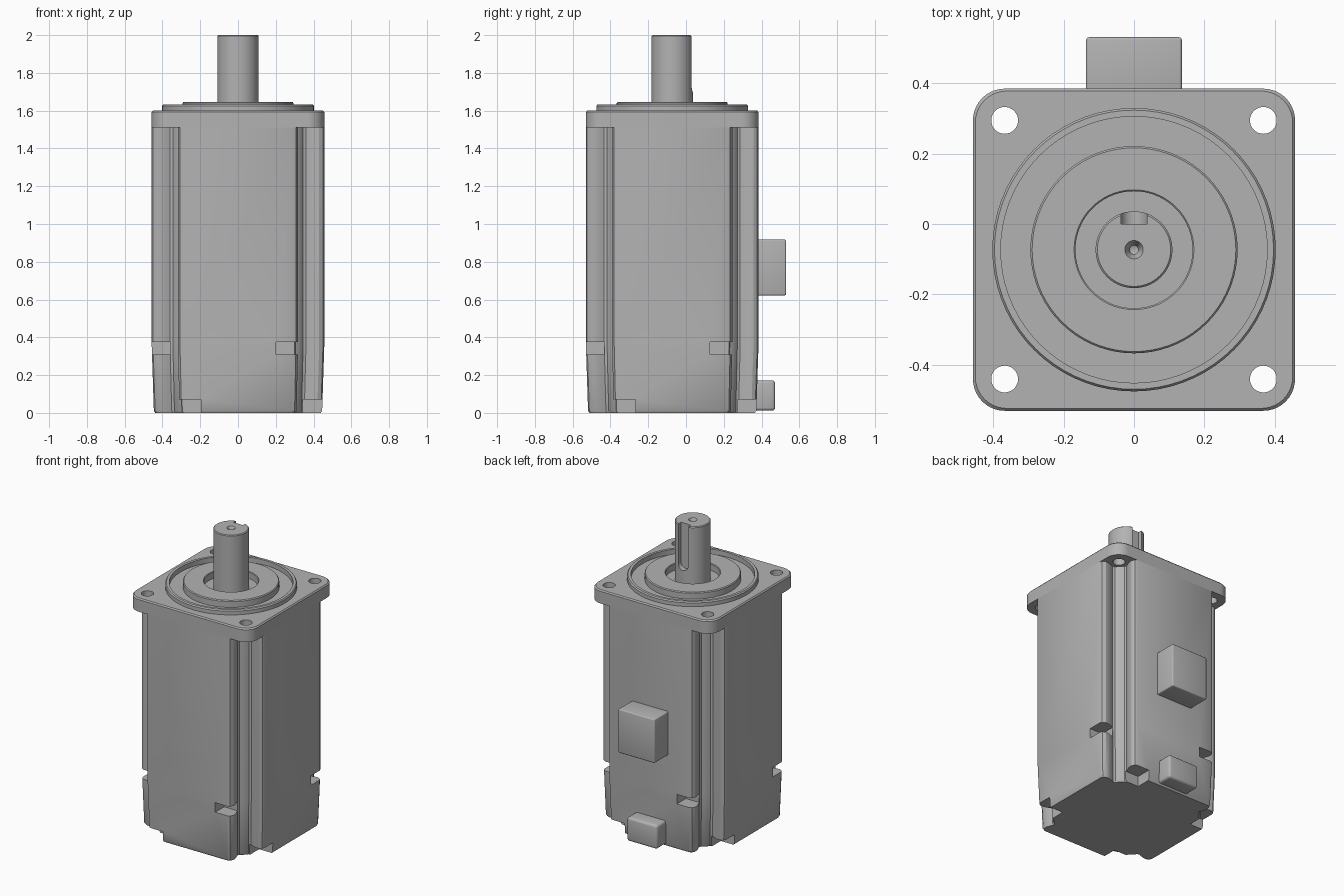
import bpy, bmesh, math
from mathutils import Matrix, Vector

if "Cube" in bpy.data.objects:
    bpy.data.objects.remove(bpy.data.objects["Cube"], do_unlink=True)

AXIS = Vector((0, -0.073, 0))   # motor axis
HALF = 0.457                    # half width of the square housing

grey = bpy.data.materials.new("housing grey")
grey.use_nodes = True
colour = (0.45, 0.45, 0.45, 1)
grey.diffuse_color = colour
grey.node_tree.nodes["Principled BSDF"].inputs["Base Color"].default_value = colour


def finish(bm, name):
    bmesh.ops.recalc_face_normals(bm, faces=bm.faces)
    mesh = bpy.data.meshes.new(name)
    bm.to_mesh(mesh)
    bm.free()
    mesh.materials.append(grey)
    ob = bpy.data.objects.new(name, mesh)
    bpy.context.collection.objects.link(ob)
    return ob


def select(ob):
    bpy.ops.object.select_all(action='DESELECT')
    ob.select_set(True)
    bpy.context.view_layer.objects.active = ob


def smooth(ob, angle=30):
    select(ob)
    bpy.ops.object.shade_smooth_by_angle(angle=math.radians(angle))


def cut(ob, cutters):
    for c in cutters:
        mod = ob.modifiers.new("cut", 'BOOLEAN')
        mod.operation = 'DIFFERENCE'
        mod.solver = 'EXACT'
        mod.object = c
        select(ob)
        bpy.ops.object.modifier_apply(modifier=mod.name)
        bpy.data.objects.remove(c, do_unlink=True)


def bridge(bm, loops, closed=True):
    for a, b in zip(loops, loops[1:]):
        n = len(a)
        for i in range(n if closed else n - 1):
            j = (i + 1) % n
            bm.faces.new((a[i], a[j], b[j], b[i]))


def prism(name, outline, sections):
    """Loft an outline through (height, scale) sections around the axis."""
    bm = bmesh.new()
    loops = [[bm.verts.new(AXIS + Vector((x * s, y * s, z))) for x, y in outline]
             for z, s in sections]
    bridge(bm, loops)
    bm.faces.new(loops[0])
    bm.faces.new(loops[-1])
    return finish(bm, name)


def lathe(name, profile, segments=72):
    """Turn a closed (radius, height) profile around the axis."""
    bm = bmesh.new()
    rings = []
    for k in range(segments):
        a = 2 * math.pi * k / segments
        rings.append([bm.verts.new(AXIS + Vector((r * math.cos(a), r * math.sin(a), z)))
                      for r, z in profile])
    bridge(bm, rings + [rings[0]], closed=True)
    bmesh.ops.remove_doubles(bm, verts=bm.verts, dist=1e-5)
    bmesh.ops.dissolve_degenerate(bm, edges=bm.edges, dist=1e-5)
    ob = finish(bm, name)
    smooth(ob)
    return ob


def box(name, lo, hi, bevel=0, turn=0):
    """Box between two corners, optionally turned about the axis."""
    bm = bmesh.new()
    bmesh.ops.create_cube(bm, size=1)
    lo, hi = Vector(lo), Vector(hi)
    for v in bm.verts:
        v.co = (lo + hi) / 2 + v.co * (hi - lo)
    if bevel:
        bmesh.ops.bevel(bm, geom=bm.edges[:], offset=bevel, segments=3,
                        profile=0.5, affect='EDGES')
    bmesh.ops.transform(bm, verts=bm.verts,
                        matrix=Matrix.Translation(AXIS) @ Matrix.Rotation(turn, 4, 'Z'))
    return finish(bm, name)


def cylinder(name, centre, radius, depth, rot=None):
    bm = bmesh.new()
    m = Matrix.Translation(centre) @ (rot or Matrix.Identity(4))
    bmesh.ops.create_cone(bm, cap_ends=True, segments=32, radius1=radius,
                          radius2=radius, depth=depth, matrix=m)
    return finish(bm, name)


def four_turns(points):
    out = []
    for k in range(4):
        c, s = round(math.cos(k * math.pi / 2)), round(math.sin(k * math.pi / 2))
        out += [(x * c - y * s, x * s + y * c) for x, y in points]
    return out


# Housing: square column with a fluted recess down each corner
half_flute = [(HALF, 0.292), (0.45, 0.307), (0.43, 0.318), (0.405, 0.317),
              (0.38, 0.308), (0.36, 0.3), (0.345, 0.305), (0.335, 0.32)]
flute = half_flute + [(y, x) for x, y in reversed(half_flute)]
housing = prism("housing", four_turns(flute),
                [(0, 0.96), (0.012, 0.975), (0.36, 1), (1.51, 1)])

# Screw access slots and foot notches, one of each per side
cutters = []
for k in range(4):
    turn = k * math.pi / 2
    cutters.append(box("slot_cutter", (0.2, -0.5, 0.31), (0.36, -0.36, 0.375), turn=turn))
    cutters.append(box("foot_cutter", (-0.36, -0.5, -0.05), (-0.195, -0.345, 0.07), turn=turn))
cut(housing, cutters)
smooth(housing)

# Mounting flange with rounded corners and four bolt holes
R = 0.09
corner = [(HALF - R + R * math.cos(a), HALF - R + R * math.sin(a))
          for a in (math.pi / 2 * i / 10 for i in range(11))]
flange = prism("mounting_flange", four_turns(corner),
               [(1.51, 1), (1.592, 1), (1.6, 0.985)])
cut(flange, [cylinder("bolt_hole_cutter", AXIS + Vector((sx * 0.367, sy * 0.367, 1.55)),
                      0.038, 0.3) for sx in (-1, 1) for sy in (-1, 1)])
smooth(flange)

# Raised locating rim and bearing collar
lathe("locating_rim", [(0.378, 1.59), (0.402, 1.59), (0.402, 1.625),
                       (0.396, 1.633), (0.378, 1.633)])
lathe("bearing_collar", [(0.166, 1.59), (0.294, 1.59), (0.294, 1.64),
                         (0.289, 1.646), (0.17, 1.646), (0.166, 1.642)])

# Output shaft with centre drilling and a round-ended keyway
shaft = lathe("output_shaft", [(0, 1.59), (0.109, 1.59), (0.109, 1.995), (0.104, 2),
                               (0.026, 2), (0.012, 1.975), (0.012, 1.93), (0, 1.925)])
KEY, KEY_END = 0.037, 1.735
cut(shaft, [box("key_cutter", (-KEY, 0.073, KEY_END), (KEY, 0.2, 2.1)),
            cylinder("key_end_cutter", (0, 0.06, KEY_END), KEY, 0.12,
                     Matrix.Rotation(math.pi / 2, 4, 'X'))])
smooth(shaft)

# Cable connector blocks on the back
BACK = HALF - 0.02
for name, w, depth, z0, z1, bevel in (("power_connector", 0.136, 0.603, 0.622, 0.917, 0.008),
                                      ("encoder_connector", 0.113, 0.545, 0.012, 0.172, 0.016)):
    smooth(box(name, (-w, BACK - 0.03, z0), (w, depth, z1), bevel))
